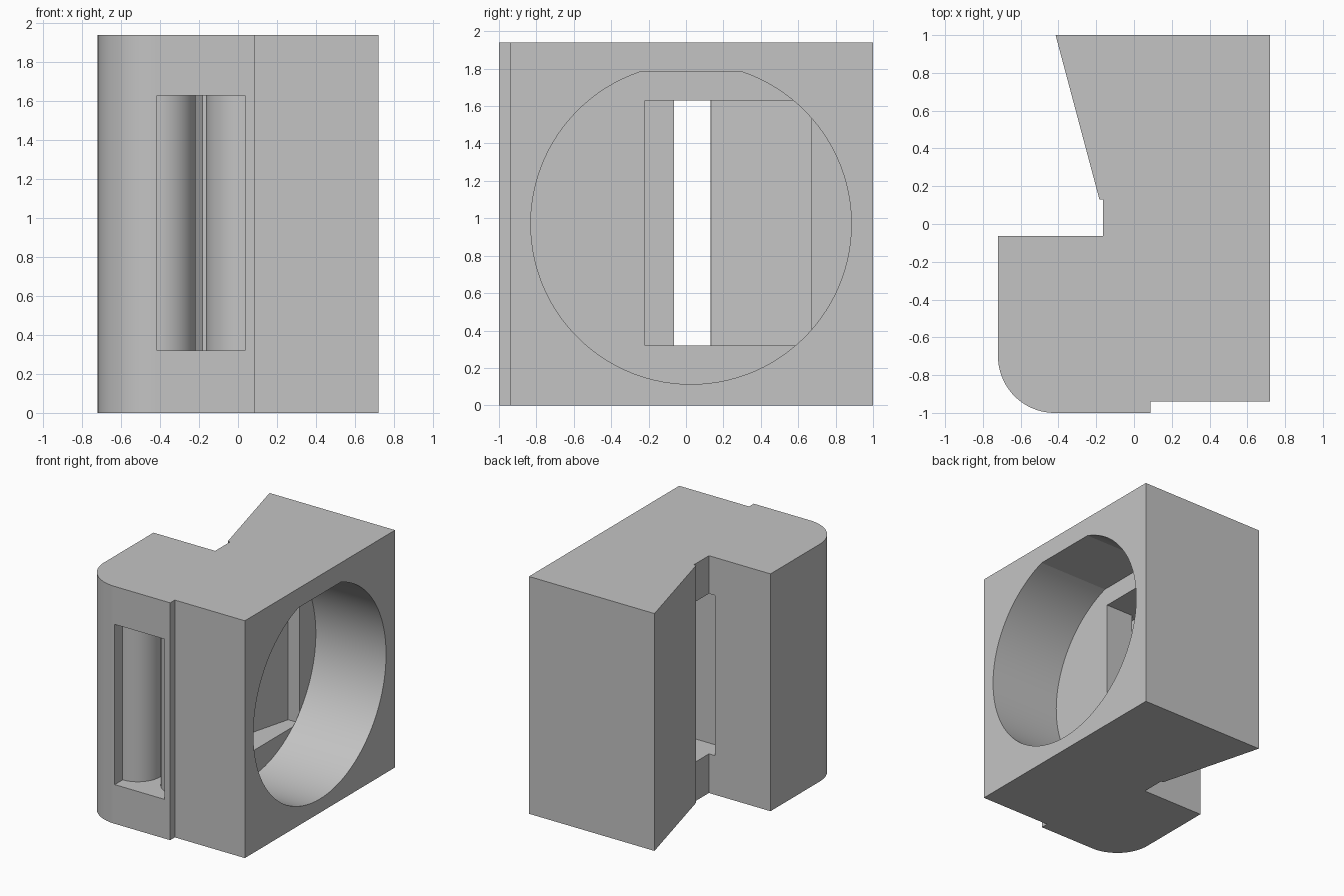
import bpy, bmesh
from math import sin, cos, radians, sqrt, asin, degrees
from mathutils import Vector

cube = bpy.data.objects.get("Cube")
if cube:
    bpy.data.objects.remove(cube, do_unlink=True)

HEIGHT = 1.94

grey = bpy.data.materials.new("plain_grey")
grey.use_nodes = True
colour = (0.55, 0.55, 0.55, 1)
grey.diffuse_color = colour
grey.node_tree.nodes["Principled BSDF"].inputs["Base Color"].default_value = colour


def arc(cx, cy, r, start, end, steps):
    """Points on an arc, angles in degrees."""
    angles = [radians(start + (end - start) * i / steps) for i in range(steps + 1)]
    return [(cx + r * cos(a), cy + r * sin(a)) for a in angles]


def prism(name, outline, place, low, high):
    """Extrude a closed outline; place(u, v, w) sets its orientation."""
    bm = bmesh.new()
    base = bm.faces.new([bm.verts.new(place(u, v, low)) for u, v in outline])
    out = bmesh.ops.extrude_face_region(bm, geom=[base])
    shift = Vector(place(0, 0, high)) - Vector(place(0, 0, low))
    bmesh.ops.translate(bm, vec=shift,
                        verts=[g for g in out["geom"] if isinstance(g, bmesh.types.BMVert)])
    bmesh.ops.recalc_face_normals(bm, faces=bm.faces)
    mesh = bpy.data.meshes.new(name)
    bm.to_mesh(mesh)
    bm.free()
    mesh.materials.append(grey)
    obj = bpy.data.objects.new(name, mesh)
    bpy.context.collection.objects.link(obj)
    return obj


def upright(u, v, w):
    return (u, v, w)


def sideways(u, v, w):
    return (w, u, v)


def cut(target, cutter):
    """Subtract the cutter, then discard it."""
    cutter.hide_render = True
    mod = target.modifiers.new("cut", "BOOLEAN")
    mod.operation, mod.solver, mod.object = "DIFFERENCE", "EXACT", cutter
    bpy.context.view_layer.objects.active = target
    bpy.ops.object.modifier_apply(modifier=mod.name)
    bpy.data.objects.remove(cutter, do_unlink=True)


# Main block: stepped front, rounded front corner, notch and slanted back
body_outline = [(-0.415, 1), (-0.183, 0.13), (-0.163, 0.13), (-0.163, -0.063), (-0.72, -0.063)]
body_outline += arc(-0.42, -0.70, 0.30, 180, 270, 20)
body_outline += [(0.087, -1), (0.087, -0.94), (0.72, -0.94), (0.72, 1)]
body = prism("housing_block", body_outline, upright, 0, HEIGHT)

# Round bore with a flat top
radius, flat = 0.857, 0.812
a = degrees(asin(flat / radius))
bore = prism("bore_cutter", arc(0.027, HEIGHT / 2, radius, 180 - a, 360 + a, 96),
             sideways, 0.085, 0.9)
cut(body, bore)

# Front window flaring into a narrow channel and a wedge-shaped pocket
channel = [(-0.415, -1.1), (0.035, -1.1)]
channel += arc(0.035, -0.70, 0.20, 270, 180, 16)
channel += [(-0.165, -0.22), (0.086, -0.22), (0.086, 0.67), (-0.015, 0.67),
            (-0.156, 0.135), (-0.17, 0.127), (-0.218, 0.0)]
channel += arc(-0.415, -0.70, 0.197, 0, -90, 16)
cut(body, prism("channel_cutter", channel, upright, 0.32, 1.63))

# Smooth curved walls, crisp edges
bpy.ops.object.select_all(action="DESELECT")
body.select_set(True)
bpy.context.view_layer.objects.active = body
bpy.ops.object.shade_smooth_by_angle(angle=radians(15))
weighted = body.modifiers.new("weighted_normals", "WEIGHTED_NORMAL")
weighted.keep_sharp = True
